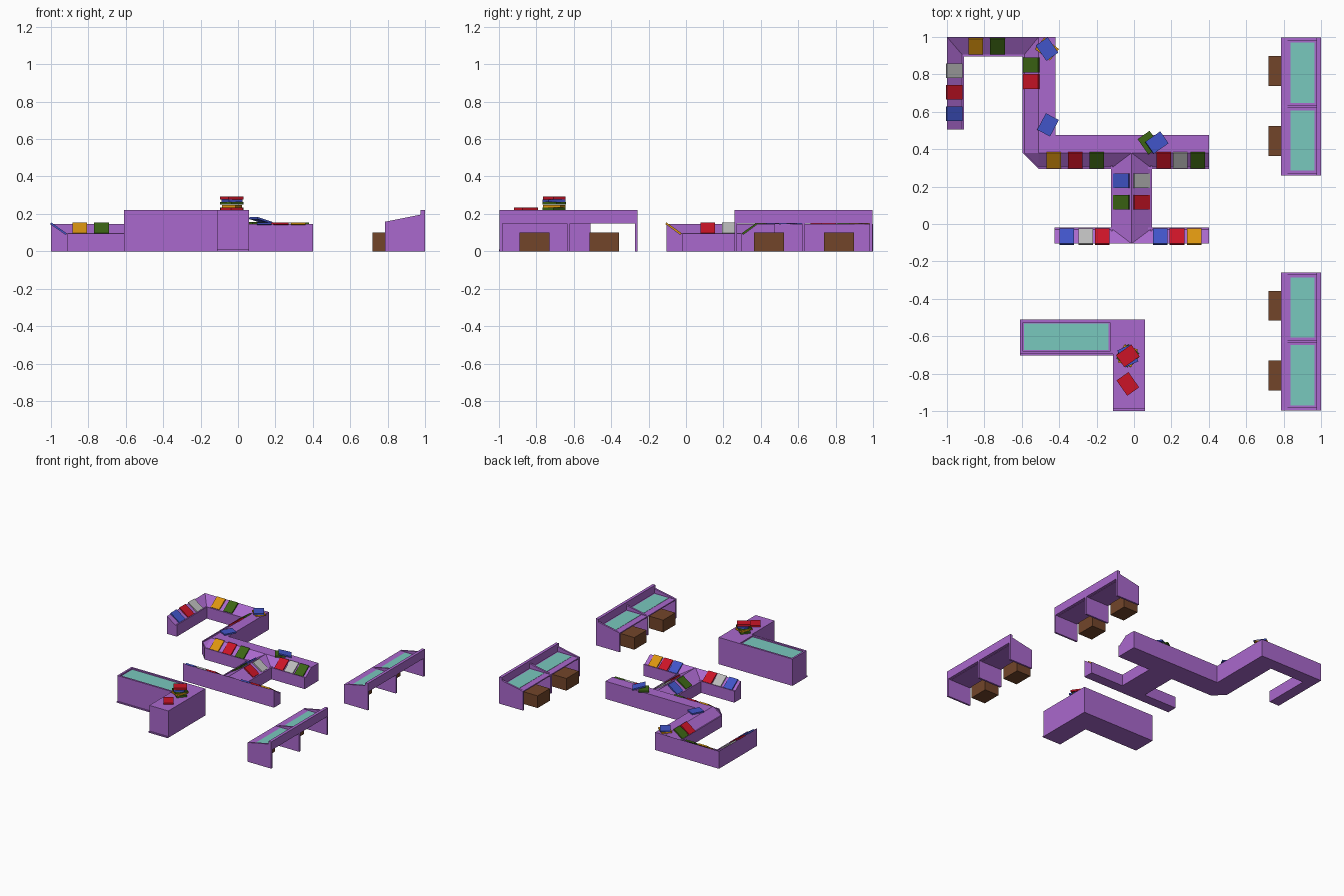
import bpy, bmesh, math

if "Cube" in bpy.data.objects:
    bpy.data.objects.remove(bpy.data.objects["Cube"])

def mat(name, c):
    m = bpy.data.materials.new(name)
    m.diffuse_color = (*c, 1)
    m.use_nodes = True
    m.node_tree.nodes["Principled BSDF"].inputs["Base Color"].default_value = m.diffuse_color
    return m

PURPLE = mat("purple", (.40, .14, .61))
TEAL = mat("teal", (.19, .58, .51))
BROWN = mat("brown", (.17, .06, .023))
BOOK = {"blue": mat("blue", (.053, .09, .58)), "red": mat("red", (.60, .007, .02)),
        "green": mat("green", (.045, .13, .007)), "orange": mat("orange", (.71, .30, .005)),
        "grey": mat("grey", (.50, .50, .50))}
TOP, LOW, LIP = .145, .088, .095

def finish(name, bm, m):
    bmesh.ops.remove_doubles(bm, verts=bm.verts, dist=1e-5)
    bmesh.ops.recalc_face_normals(bm, faces=bm.faces)
    me = bpy.data.meshes.new(name)
    bm.to_mesh(me)
    bm.free()
    me.materials.append(m)
    ob = bpy.data.objects.new(name, me)
    bpy.context.collection.objects.link(ob)
    return ob

def sweep(name, rings, m=PURPLE):
    """Skin a list of equal-length point rings and cap both ends."""
    bm = bmesh.new()
    vs = [[bm.verts.new(p) for p in r] for r in rings]
    n = len(vs[0])
    for a, b in zip(vs, vs[1:]):
        for i in range(n):
            j = (i + 1) % n
            bm.faces.new((a[i], a[j], b[j], b[i]))
    bm.faces.new(vs[0])
    bm.faces.new(vs[-1])
    return finish(name, bm, m)

def box(name, x, y, z, m=PURPLE):
    c = [(x[0], y[0]), (x[1], y[0]), (x[1], y[1]), (x[0], y[1])]
    return sweep(name, [[(*p, h) for p in c] for h in z], m)

def section(back, crest, front):
    """Display section: flat top, sloping shelf and small lip."""
    s = [c + (f - c) * .9 for c, f in zip(crest, front)]
    return [(*back, 0), (*back, TOP), (*crest, TOP), (*s, LOW), (*s, LIP), (*front, LIP), (*front, 0)]

def book(color, x, y, z, yaw=0, pitch=0, thick=.011):
    ob = box("book_" + color, (-.039, .039), (-.05, .05), (-thick / 2, thick / 2), BOOK[color])
    ob.location = (x, y, z)
    ob.rotation_euler = (math.radians(pitch), 0, math.radians(yaw))

def shelf_book(color, x, y, yaw):
    book(color, x, y, .121, yaw, 35)

# Winding display counter
k = (-.42, .475)
sweep("winding_display", [
    section((-1, .505), (-1, .505), (-.91, .505)),
    section((-1, 1), (-1, 1), (-.91, .895)),
    section((-.42, 1), (-.51, 1), (-.595, .895)),
    section(k, (-.51, .38), (-.595, .38)),
    section(k, (-.51, .38), (-.51, .295)),
    section((.4, .475), (.4, .38), (.4, .295))])

# Two-sided ridge display and the front display bar
cx, w = -.013, .11
half = [(w, 0), (w, LIP), (w * .92, LIP), (w * .92, LOW)]
prof = half + [(0, TOP)] + [(-x, z) for x, z in reversed(half)]
sweep("ridge_display", [[(cx + x, y, z) for x, z in prof] for y in (-.105, .385)])
sweep("front_display", [section((x, -.105), (x, -.105), (x, -.02)) for x in (-.425, .4)])

# Books on the sloping shelves
for c, y in (("grey", .82), ("red", .705), ("blue", .59)):
    shelf_book(c, -.961, y, 90)
for c, x in (("orange", -.845), ("green", -.73)):
    shelf_book(c, x, .95, 0)
for c, y in (("green", .85), ("red", .762)):
    shelf_book(c, -.55, y, -90)
for c, x in (("orange", -.43), ("red", -.315), ("green", -.2), ("red", .158), ("grey", .248), ("green", .34)):
    shelf_book(c, x, .342, 0)
for c, x, y in (("blue", -.067, .232), ("green", -.067, .117), ("grey", .041, .232), ("red", .041, .117)):
    shelf_book(c, x, y, -90 if x < 0 else 90)
for c, x in (("blue", -.36), ("grey", -.257), ("red", -.17), ("blue", .14), ("red", .23), ("orange", .323)):
    shelf_book(c, x, -.067, 180)

# Loose books on the flat tops
book("orange", -.465, .935, TOP + .006, 52)
book("blue", -.465, .935, TOP + .017, 35)
book("blue", -.46, .53, TOP + .006, -28)
book("green", .08, .435, TOP + .006, 35)
book("blue", .122, .435, TOP + .02, -55, -15)

# L-shaped service counter with a recessed teal top
CH = .22
box("counter_return", (-.113, .06), (-.99, -.51), (0, CH))
bm = bmesh.new()
bmesh.ops.create_cube(bm, size=1)
for v in bm.verts:
    v.co = (-.3615 + v.co.x * .497, -.603 + v.co.y * .186, CH * (v.co.z + .5))
bm.faces.ensure_lookup_table()
top = max(bm.faces, key=lambda f: f.calc_center_median().z)
bmesh.ops.inset_region(bm, faces=[top], thickness=.022)
edge = bmesh.ops.extrude_discrete_faces(bm, faces=[top])["faces"][0]
bmesh.ops.translate(bm, verts=edge.verts, vec=(0, 0, -.01))
rim = [e for e in bm.edges if e.is_boundary]
bmesh.ops.bridge_loops(bm, edges=rim)
finish("counter_front", bm, PURPLE)
box("counter_pad", (-.587, -.137), (-.673, -.533), (CH - .0101, CH - .008), TEAL)
box("front_kick", (-.61, -.113), (-.703, -.695), (0, .01))
box("return_kick", (-.113, .06), (-1, -.989), (0, .01))

# Books on the service counter
book("red", -.033, -.855, CH + .007, 35, 0, .014)
for i, (c, yaw) in enumerate((("green", 50), ("orange", -20), ("green", -40), ("blue", 25), ("red", -55))):
    book(c, -.033, -.705, CH + .007 + i * .0145, yaw, 0, .014)

# Reading desks: wedge dividers, back panel, shelf, teal pads and stools
wedge = [(.785, 0), (.785, .158), (.977, .196), (.977, 0)]
for y0 in (-.997, .258):
    L, t = .739, .015
    for i in range(3):
        y = y0 + i * (L - t) / 2
        sweep("desk_divider", [[(x, yy, z) for x, z in wedge] for yy in (y, y + t)])
    box("desk_back", (.976, 1), (y0, y0 + L), (.15, .22))
    for y in (y0, y0 + (L - t) / 2, y0 + L - t):
        box("desk_back_leg", (.976, 1), (y, y + t), (0, .151))
    box("desk_top", (.785, .977), (y0 + .005, y0 + L - .005), (.148, .157))
    for i in range(2):
        y = y0 + t + i * (L - t) / 2
        box("desk_pad", (.838, .965), (y + .012, y + .335), (.1565, .159), TEAL)
    for dy in (.106, .480):
        box("stool", (.72, .85), (y0 + dy, y0 + dy + .16), (0, .1), BROWN)
